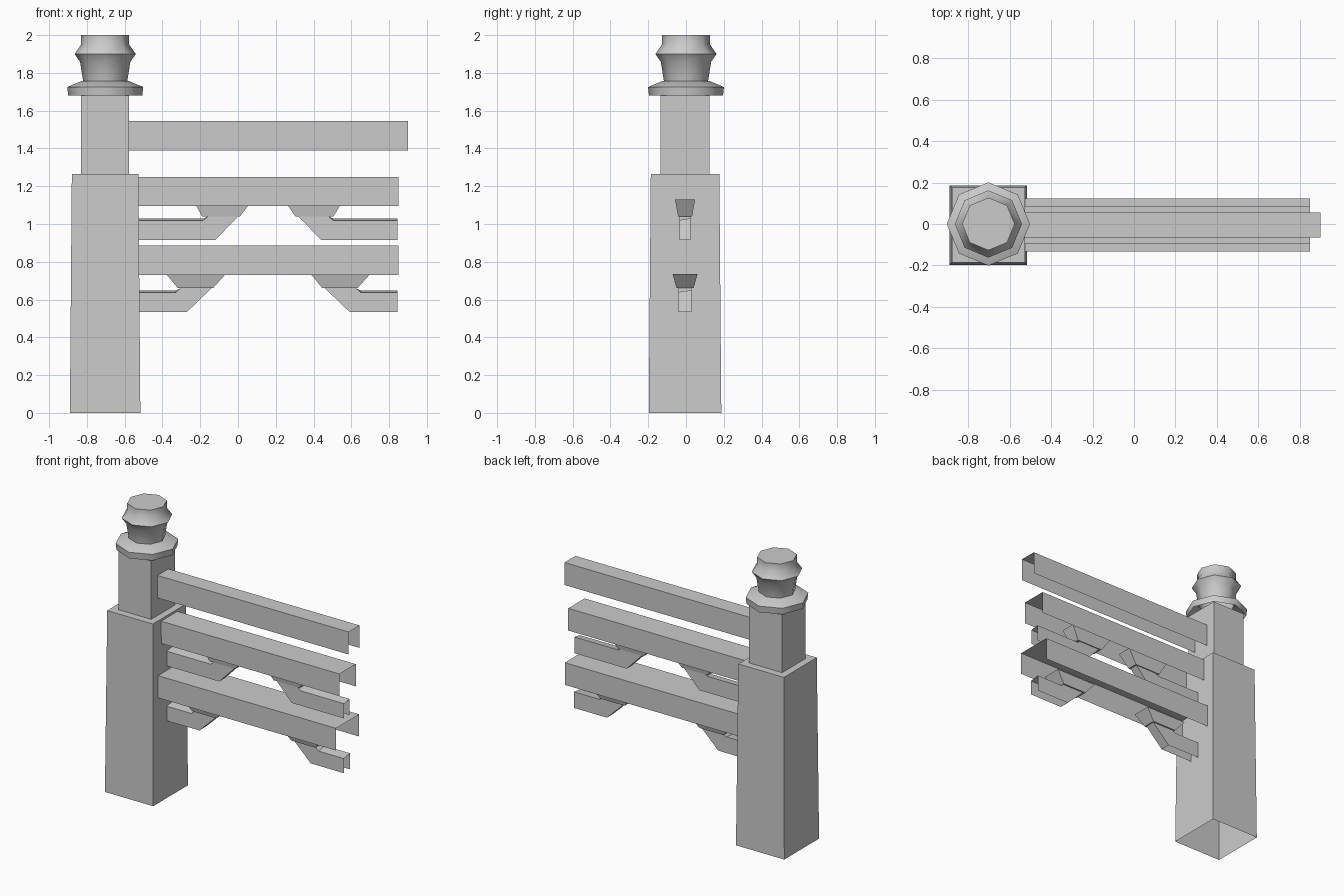
import bpy, bmesh, math
from mathutils import Matrix

if "Cube" in bpy.data.objects:
    bpy.data.objects.remove(bpy.data.objects["Cube"], do_unlink=True)

grey = bpy.data.materials.new("plain grey")
grey.use_nodes = True
grey.diffuse_color = (0.6, 0.6, 0.6, 1)
grey.node_tree.nodes["Principled BSDF"].inputs["Base Color"].default_value = (0.6, 0.6, 0.6, 1)

POST_X = -0.703
MID_Y = -0.005


def finish(name, bm, recalc=False):
    if recalc:
        bmesh.ops.recalc_face_normals(bm, faces=bm.faces)
    mesh = bpy.data.meshes.new(name)
    bm.to_mesh(mesh)
    bm.free()
    mesh.materials.append(grey)
    obj = bpy.data.objects.new(name, mesh)
    bpy.context.collection.objects.link(obj)
    return obj


def box(name, x0, x1, y0, y1, z0, z1, open_sides=(), taper=1.0):
    """Box without the faces that point along open_sides; taper scales its top."""
    bm = bmesh.new()
    bmesh.ops.create_cube(bm, size=1)
    bm.normal_update()
    gone = [f for f in bm.faces if any(
        f.normal["xyz".index(s[1])] * (1 if s[0] == "+" else -1) > 0.9 for s in open_sides)]
    bmesh.ops.delete(bm, geom=gone, context="FACES")
    for v in bm.verts:
        k = taper if v.co.z > 0 else 1
        v.co = ((x0 + x1) / 2 + v.co.x * k * (x1 - x0),
                (y0 + y1) / 2 + v.co.y * k * (y1 - y0),
                (z0 + z1) / 2 + v.co.z * (z1 - z0))
    return finish(name, bm)


# Square post in two stages, hollow from below
box("lower_post", -0.89, -0.517, -0.197, 0.187, 0, 1.265, ("-z",), 0.945)
box("upper_post", -0.83, -0.576, -0.135, 0.125, 1.265, 1.69, ("-z", "+z"))

# Rails are channels, open below and at the ends
for name, x0, x1, half, z0, z1 in (
        ("top_rail", -0.576, 0.9, 0.06, 1.388, 1.545),
        ("middle_rail", -0.53, 0.85, 0.09, 1.095, 1.25),
        ("bottom_rail", -0.53, 0.85, 0.128, 0.73, 0.885)):
    box(name, x0, x1, MID_Y - half, MID_Y + half, z0, z1, ("-z", "-x", "+x"))


def bracket_arm(name, end, sign, heel, toe, step, z0, z_arm, z_top, half):
    """Channel arm whose inner end slopes up to the cap; open below and at its end."""
    outline = [(end, z0), (heel, z0), (toe, z_top), (step - sign * 0.0, z_top),
               (step + sign * 0.025, z_arm), (end, z_arm)]
    bm = bmesh.new()
    rows = []
    for y in (MID_Y - half, MID_Y + half):
        lift = 0.01 if y > MID_Y else 0
        rows.append([bm.verts.new((x, y, z + (lift if z == z_arm else 0))) for x, z in outline])
    front, back = rows
    for row in rows:
        bm.faces.new(row)
    for i in range(1, 5):
        if i != 2:
            bm.faces.new((front[i], front[i + 1], back[i + 1], back[i]))
    finish(name, bm, True)


def bracket_cap(name, low, high, z0, z1, half0, half1):
    """Flared block that widens up into the rail."""
    bm = bmesh.new()
    rings = []
    for (a, b), h, z in ((low, half0, z0), (high, half1, z1)):
        rings.append([bm.verts.new((x, MID_Y + y, z)) for x, y in ((a, -h), (b, -h), (b, h), (a, h))])
    bm.faces.new(rings[0])
    for i in range(4):
        j = (i + 1) % 4
        bm.faces.new((rings[0][i], rings[0][j], rings[1][j], rings[1][i]))
    finish(name, bm, True)


# Brackets below the middle rail and the bottom rail
bracket_arm("upper_right_arm", -0.53, -1, -0.12, 0.0, -0.16, 0.915, 1.018, 1.04, 0.03)
bracket_arm("upper_left_arm", 0.845, 1, 0.44, 0.32, 0.48, 0.915, 1.018, 1.04, 0.03)
bracket_arm("lower_right_arm", -0.53, -1, -0.27, -0.14, -0.305, 0.535, 0.637, 0.66, 0.035)
bracket_arm("lower_left_arm", 0.845, 1, 0.59, 0.46, 0.625, 0.535, 0.637, 0.66, 0.035)
bracket_cap("upper_right_cap", (-0.19, 0.01), (-0.24, 0.08), 1.04, 1.13, 0.037, 0.053)
bracket_cap("upper_left_cap", (0.305, 0.505), (0.24, 0.56), 1.04, 1.13, 0.037, 0.053)
bracket_cap("lower_right_cap", (-0.318, -0.133), (-0.38, -0.065), 0.66, 0.735, 0.045, 0.066)
bracket_cap("lower_left_cap", (0.447, 0.632), (0.385, 0.7), 0.66, 0.735, 0.045, 0.066)

# Eight-sided finial turned from a profile of radius and height
profile = [(0.196, 1.68), (0.201, 1.725), (0.125, 1.757), (0.117, 1.757), (0.133, 1.858),
           (0.162, 1.9), (0.127, 1.95), (0.127, 2.0)]
bm = bmesh.new()
rings = []
for r, z in profile:
    rings.append([bm.verts.new((POST_X + r * math.cos(i * math.pi / 4),
                                r * math.sin(i * math.pi / 4), z)) for i in range(8)])
for a, b in zip(rings, rings[1:]):
    for i in range(8):
        j = (i + 1) % 8
        bm.faces.new((a[i], a[j], b[j], b[i]))
bm.faces.new(rings[-1])
finial = finish("finial", bm, True)
bpy.ops.object.select_all(action="DESELECT")
finial.select_set(True)
bpy.context.view_layer.objects.active = finial
bpy.ops.object.shade_smooth_by_angle(angle=math.radians(46))
